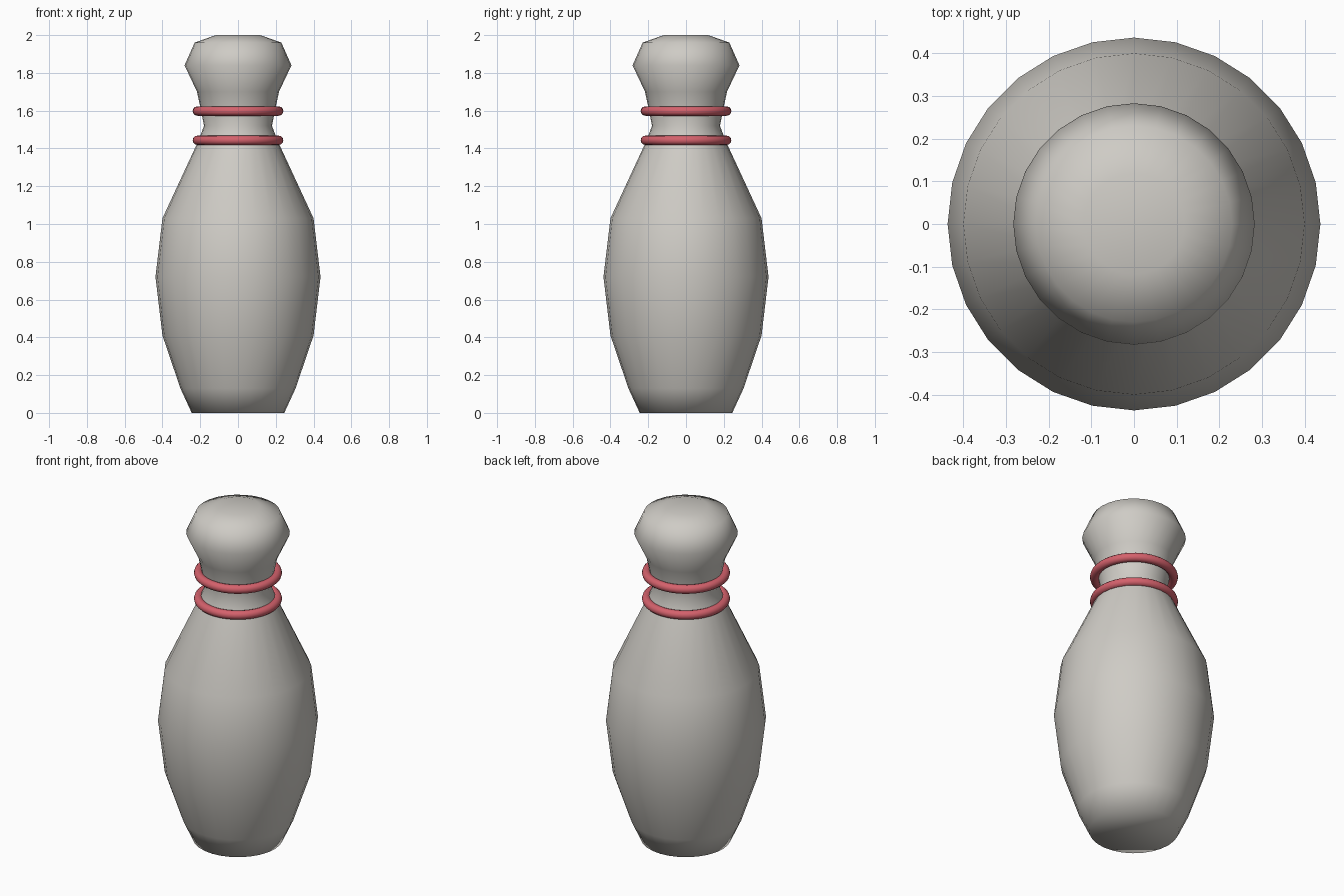
import bpy
import bmesh
from math import tau, cos, sin

cube = bpy.data.objects.get("Cube")
if cube:
    bpy.data.objects.remove(cube, do_unlink=True)

SIDES = 28


def make_material(name, color):
    mat = bpy.data.materials.new(name)
    mat.use_nodes = True
    mat.diffuse_color = color
    mat.node_tree.nodes["Principled BSDF"].inputs["Base Color"].default_value = color
    return mat


def lathe(name, profile, mat):
    """Turn a (radius, height) profile around z and cap both ends."""
    bm = bmesh.new()
    rings = [[bm.verts.new((r * cos(tau * i / SIDES), r * sin(tau * i / SIDES), z))
              for i in range(SIDES)] for r, z in profile]
    for low, high in zip(rings, rings[1:]):
        for i in range(SIDES):
            j = (i + 1) % SIDES
            bm.faces.new((low[i], low[j], high[j], high[i]))
    bm.faces.new(rings[0][::-1])
    bm.faces.new(rings[-1])
    for face in bm.faces:
        face.smooth = True
    mesh = bpy.data.meshes.new(name)
    bm.to_mesh(mesh)
    bm.free()
    mesh.materials.append(mat)
    obj = bpy.data.objects.new(name, mesh)
    bpy.context.collection.objects.link(obj)
    return obj


white = make_material("warm white", (0.62, 0.60, 0.56, 1))
red = make_material("soft red", (0.66, 0.12, 0.15, 1))

# Pin body: base, belly, neck and head in one turned profile
lathe("pin_body", [
    (0.245, 0), (0.305, 0.13), (0.40, 0.41), (0.437, 0.72), (0.40, 1.03),
    (0.21, 1.44), (0.18, 1.52), (0.20, 1.62), (0.217, 1.70),
    (0.283, 1.84), (0.23, 1.96), (0.118, 2.0),
], white)

# Two neck bands
for name, height in (("lower_neck_band", 1.443), ("upper_neck_band", 1.598)):
    bpy.ops.mesh.primitive_torus_add(
        location=(0, 0, height), major_radius=0.215, minor_radius=0.025,
        major_segments=48, minor_segments=12)
    band = bpy.context.object
    band.name = name
    band.data.materials.append(red)
    bpy.ops.object.shade_smooth()
